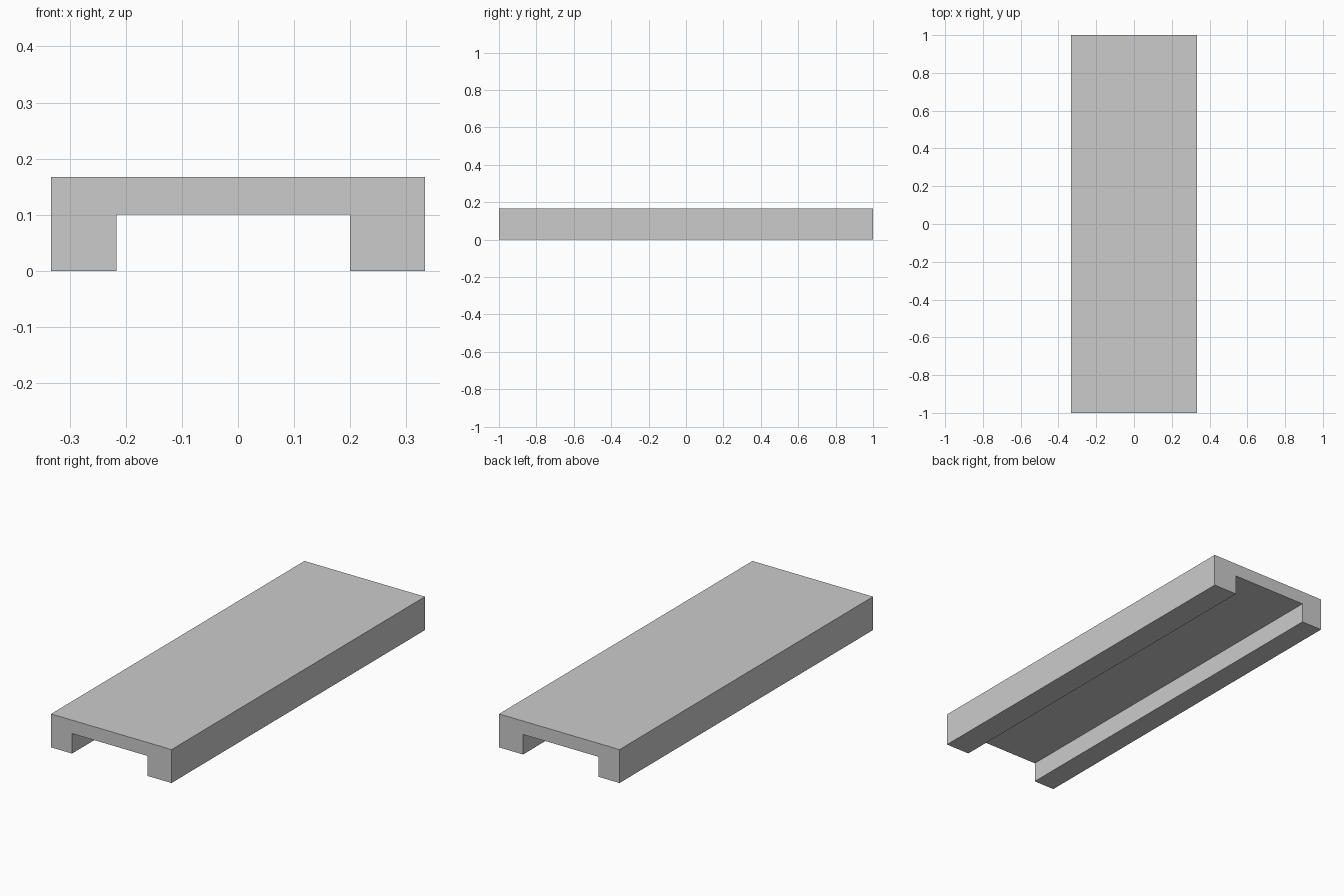
import bpy, bmesh
from mathutils import Vector

if "Cube" in bpy.data.objects:
    bpy.data.objects.remove(bpy.data.objects["Cube"])

HALF_LENGTH = 1.0

# Channel cross-section (x, z): top plate with two unequal side rails
profile = [(-0.333, 0), (-0.217, 0), (-0.217, 0.1), (0.2, 0.1),
           (0.2, 0), (0.333, 0), (0.333, 0.167), (-0.333, 0.167)]

# Extrude the section along y
bm = bmesh.new()
section = bm.faces.new([bm.verts.new((x, -HALF_LENGTH, z)) for x, z in profile])
extruded = bmesh.ops.extrude_face_region(bm, geom=[section], use_keep_orig=True)
moved = [v for v in extruded["geom"] if isinstance(v, bmesh.types.BMVert)]
bmesh.ops.translate(bm, verts=moved, vec=Vector((0, 2 * HALF_LENGTH, 0)))
bmesh.ops.recalc_face_normals(bm, faces=bm.faces)

mesh = bpy.data.meshes.new("channel_plank")
bm.to_mesh(mesh)
bm.free()
plank = bpy.data.objects.new("channel_plank", mesh)
bpy.context.collection.objects.link(plank)
